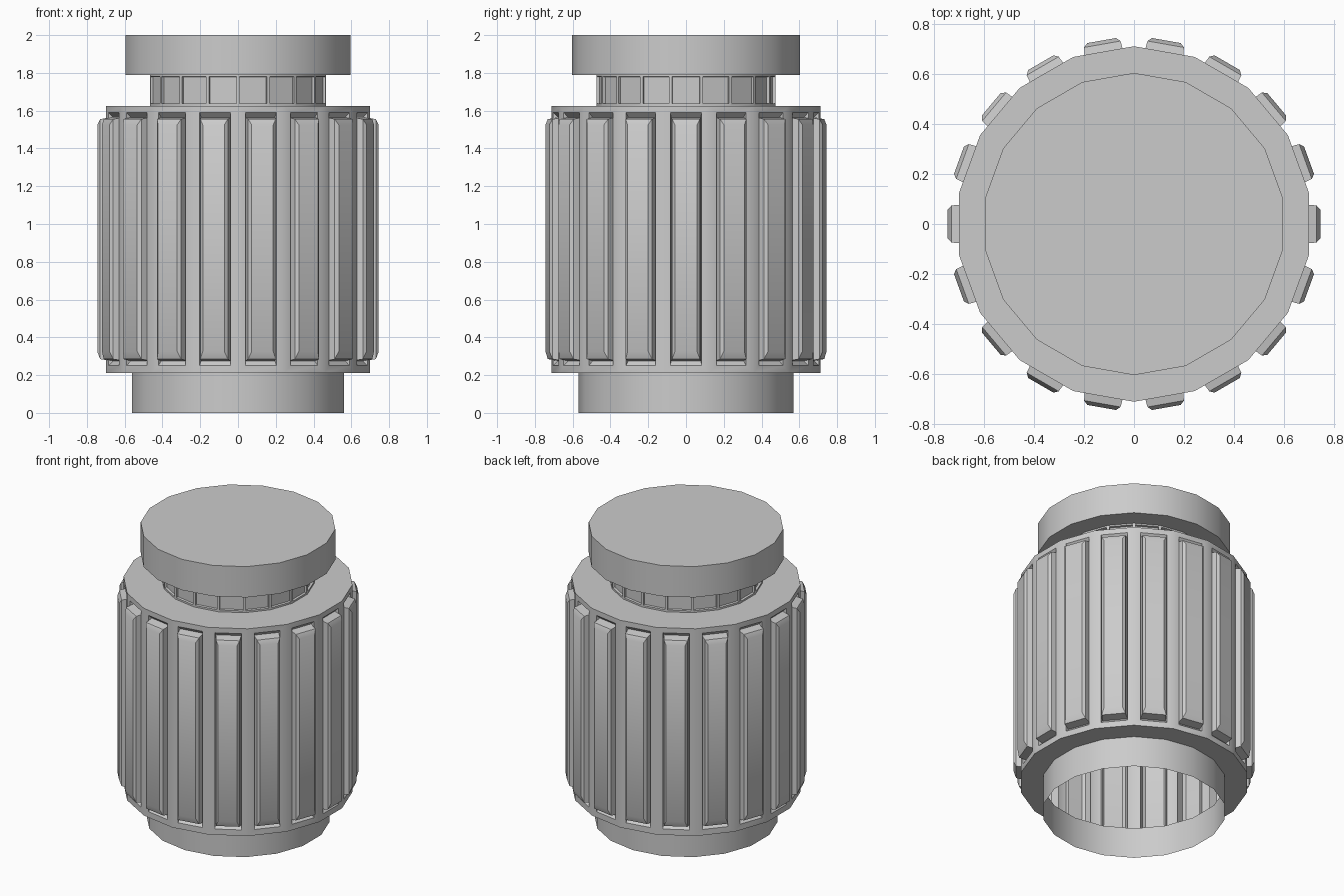
import bpy
import bmesh
from math import cos, sin, pi, radians

cube = bpy.data.objects.get("Cube")
if cube:
    bpy.data.objects.remove(cube, do_unlink=True)

SIDES = 18

grey = bpy.data.materials.new("plain_grey")
grey.use_nodes = True
colour = (0.6, 0.6, 0.6, 1)
grey.diffuse_color = colour
grey.node_tree.nodes["Principled BSDF"].inputs["Base Color"].default_value = colour


def lathe(bm, profile):
    """Build rings of flat-sided bands; return a list of bands of faces."""
    rings = []
    for apothem, z in profile:
        r = apothem / cos(pi / SIDES)
        rings.append([bm.verts.new((r * cos((2 * i - 1) * pi / SIDES),
                                    r * sin((2 * i - 1) * pi / SIDES), z))
                      for i in range(SIDES)])
    bands = []
    for low, high in zip(rings, rings[1:]):
        bands.append([bm.faces.new((low[i], low[(i + 1) % SIDES],
                                    high[(i + 1) % SIDES], high[i]))
                      for i in range(SIDES)])
    bm.faces.new(rings[-1])
    return bands


def step_panel(bm, faces, half_width, z_low, z_high, depth):
    """Inset each side face and move the inner face to a given size and radius."""
    bmesh.ops.inset_individual(bm, faces=faces, thickness=0.004)
    for i, face in enumerate(faces):
        a = 2 * pi * i / SIDES
        middle = sum(v.co.z for v in face.verts) / 4
        for v in face.verts:
            side = -v.co.x * sin(a) + v.co.y * cos(a)
            w = half_width if side > 0 else -half_width
            v.co = (depth * cos(a) - w * sin(a), depth * sin(a) + w * cos(a),
                    z_high if v.co.z > middle else z_low)


bm = bmesh.new()

# Open-bottomed shell: collar, drum, neck and cap
bands = lathe(bm, [(0.56, 0), (0.56, 0.21), (0.70, 0.21), (0.70, 1.625),
                   (0.467, 1.625), (0.467, 1.79), (0.595, 1.79), (0.595, 2)])
drum, neck = bands[2], bands[4]

# Drum ribs: slot opening, sloped recess, raised rib, chamfered crown
step_panel(bm, drum, 0.083, 0.25, 1.59, 0.70)
step_panel(bm, drum, 0.079, 0.275, 1.565, 0.675)
step_panel(bm, drum, 0.074, 0.285, 1.555, 0.73)
step_panel(bm, drum, 0.058, 0.325, 1.525, 0.745)

# Shallow neck panels
step_panel(bm, neck, 0.073, 1.637, 1.78, 0.467)
step_panel(bm, neck, 0.072, 1.639, 1.778, 0.452)

bm.normal_update()
mesh = bpy.data.meshes.new("ribbed_container")
bm.to_mesh(mesh)
bm.free()
mesh.materials.append(grey)
body = bpy.data.objects.new("ribbed_container", mesh)
bpy.context.collection.objects.link(body)

# Smooth the round sides, keep the corners sharp
bpy.ops.object.select_all(action='DESELECT')
body.select_set(True)
bpy.context.view_layer.objects.active = body
bpy.ops.object.shade_smooth_by_angle(angle=radians(30))
